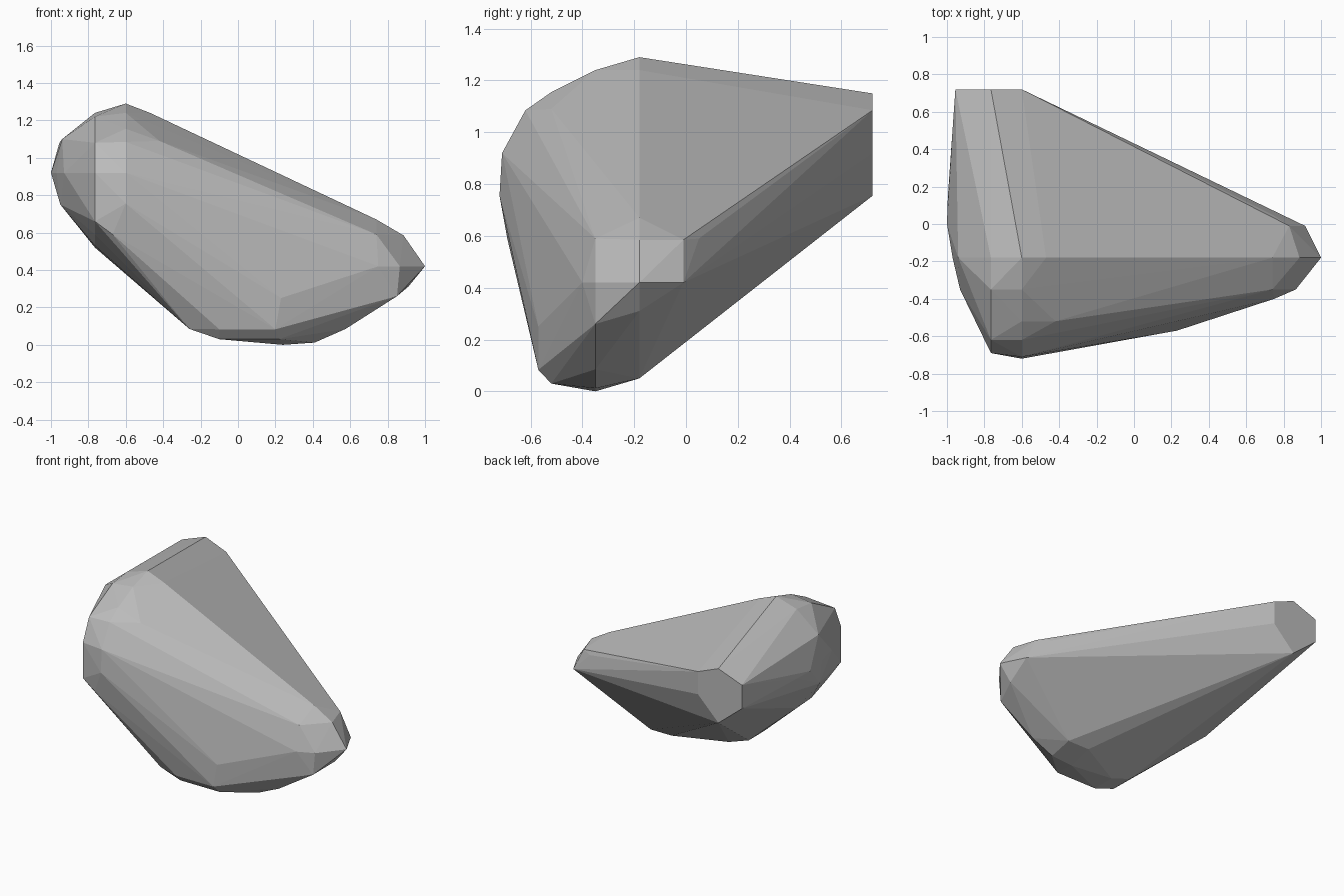
import bpy, bmesh

# Rounded shoulder on the upper left, as rings of (x, z) at each depth y
shoulder = {
    -0.72: [(-0.6, 0.755)],
    -0.71: [(-0.6, 0.92)],
    -0.69: [(-0.765, 0.92), (-0.765, 0.75), (-0.765, 0.66), (-0.67, 0.59)],
    -0.62: [(-0.765, 1.08), (-0.6, 1.085)],
    -0.52: [(-0.765, 1.12), (-0.6, 1.155), (-0.42, 1.09), (-0.765, 0.59)],
    -0.35: [(-0.765, 1.22), (-0.6, 1.24), (-0.93, 0.92), (-0.765, 0.53)],
    -0.18: [(-0.6, 1.29), (-0.765, 1.24), (-0.47, 1.24), (-0.94, 1.1),
            (-0.97, 0.92), (-0.95, 0.75), (-0.765, 0.52)],
    0.0: [(-1.0, 0.92)],
    0.15: [(-0.995, 0.92)],
}
# Narrow nose on the right
nose = {
    -0.40: [(0.75, 0.42)],
    -0.35: [(0.74, 0.59), (0.865, 0.42), (0.85, 0.26), (0.77, 0.25)],
    -0.18: [(0.74, 0.67), (0.885, 0.585), (1.0, 0.42), (0.91, 0.31)],
    -0.01: [(0.83, 0.585), (0.915, 0.42)],
    0.05: [(0.74, 0.59)],
}
# Low belly
belly = {
    -0.59: [(0.07, 0.25)],
    -0.57: [(-0.1, 0.083), (0.2, 0.083), (0.23, 0.25)],
    -0.52: [(-0.26, 0.085), (-0.1, 0.03), (0.22, 0.03)],
    -0.35: [(-0.26, 0.085), (-0.1, 0.03), (0.24, 0.0), (0.41, 0.012), (0.575, 0.085)],
    -0.18: [(0.24, 0.05), (0.41, 0.05)],
}
# Flat six-sided cap at the back
cap = {0.72: [(-0.765, 1.15), (-0.6, 1.085), (-0.6, 0.92),
              (-0.765, 0.755), (-0.955, 0.91), (-0.955, 1.08)]}

# Stretch one faceted skin around all the lumps
bm = bmesh.new()
for part in (shoulder, nose, belly, cap):
    for y, ring in part.items():
        for x, z in ring:
            bm.verts.new((x, y, z))
res = bmesh.ops.convex_hull(bm, input=bm.verts[:])
loose = {v for v in res["geom_interior"] + res["geom_unused"]
         if isinstance(v, bmesh.types.BMVert)}
bmesh.ops.delete(bm, geom=list(loose), context='VERTS')
bmesh.ops.dissolve_limit(bm, angle_limit=0.01, verts=bm.verts[:], edges=bm.edges[:])
bmesh.ops.recalc_face_normals(bm, faces=bm.faces[:])

mesh = bpy.data.meshes.new("faceted_stone")
bm.to_mesh(mesh)
bm.free()
stone = bpy.data.objects.new("faceted_stone", mesh)
bpy.context.collection.objects.link(stone)

# One plain grey
grey = bpy.data.materials.new("stone_grey")
grey.diffuse_color = (0.5, 0.5, 0.5, 1)
mesh.materials.append(grey)
